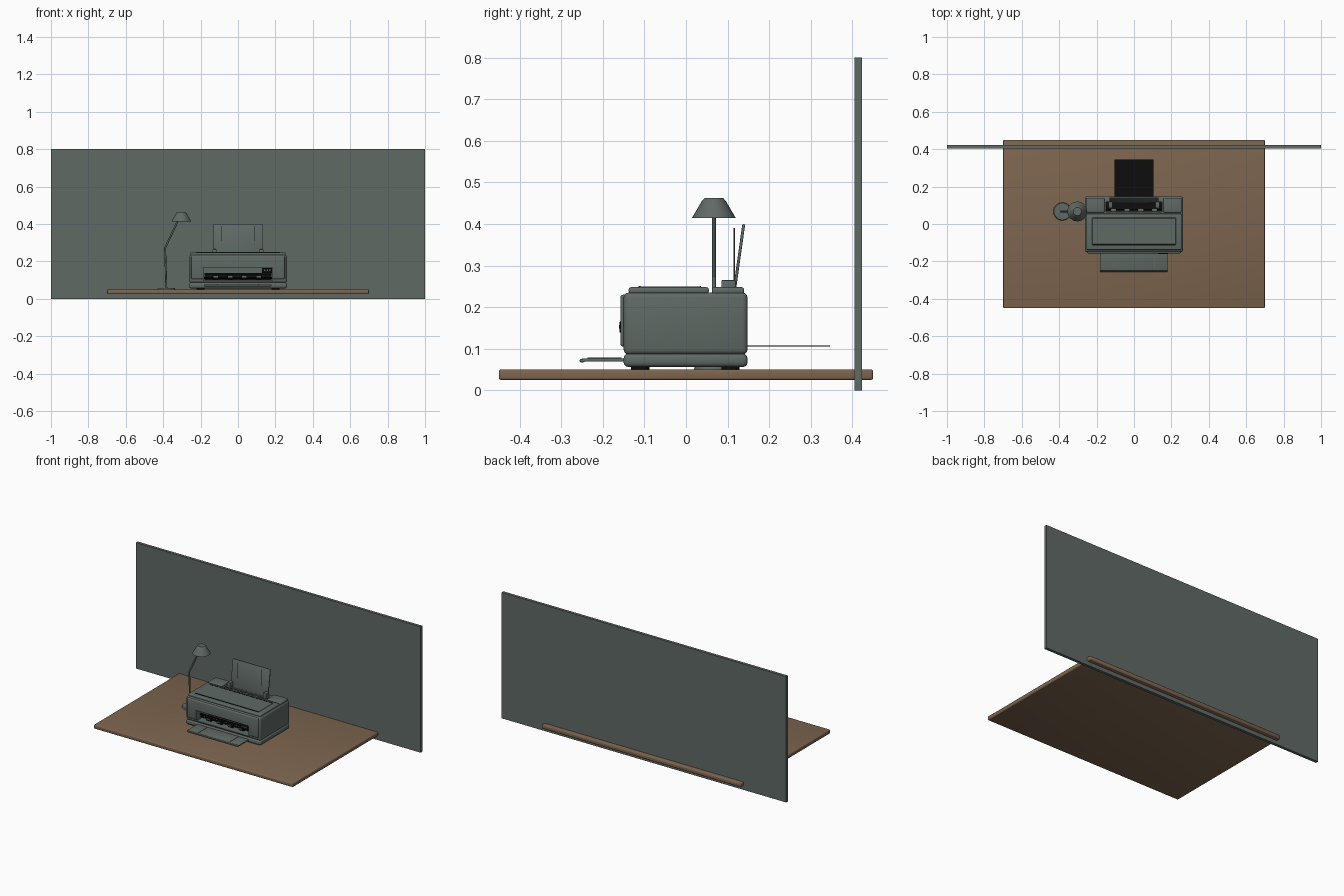
import bpy, bmesh, math
from mathutils import Vector, Matrix

cube = bpy.data.objects.get("Cube")
if cube:
    bpy.data.objects.remove(cube, do_unlink=True)


def material(name, rgb):
    m = bpy.data.materials.new(name)
    m.use_nodes = True
    m.diffuse_color = (*rgb, 1)
    m.node_tree.nodes["Principled BSDF"].inputs["Base Color"].default_value = (*rgb, 1)
    return m


GREY = material("grey green", (0.115, 0.142, 0.130))
WOOD = material("brown wood", (0.205, 0.130, 0.078))
BLACK = material("black", (0.004, 0.004, 0.004))


def finish(name, bm, mat, smooth=True):
    bmesh.ops.recalc_face_normals(bm, faces=bm.faces)
    mesh = bpy.data.meshes.new(name)
    bm.to_mesh(mesh)
    bm.free()
    mesh.materials.append(mat)
    ob = bpy.data.objects.new(name, mesh)
    bpy.context.collection.objects.link(ob)
    if smooth:
        bpy.ops.object.select_all(action='DESELECT')
        ob.select_set(True)
        bpy.context.view_layer.objects.active = ob
        bpy.ops.object.shade_smooth_by_angle(angle=math.radians(35))
    return ob


def box(name, x, y, z, mat=GREY, bevel=0, segments=3):
    """Box from (min, max) ranges with optional rounded edges."""
    bm = bmesh.new()
    bmesh.ops.create_cube(bm, size=1)
    for v in bm.verts:
        v.co = [r[0] if c < 0 else r[1] for c, r in zip(v.co, (x, y, z))]
    if bevel:
        bmesh.ops.bevel(bm, geom=bm.edges[:], offset=bevel, segments=segments,
                        profile=0.5, affect='EDGES')
    return finish(name, bm, mat, bevel > 0)


def rod(name, a, b, r1, mat=GREY, r2=None, sides=16):
    """Cylinder or cone between two points."""
    a, b = Vector(a), Vector(b)
    d = b - a
    bm = bmesh.new()
    place = Matrix.Translation((a + b) / 2) @ d.to_track_quat('Z', 'Y').to_matrix().to_4x4()
    bmesh.ops.create_cone(bm, cap_ends=True, segments=sides, radius1=r1,
                          radius2=r1 if r2 is None else r2, depth=d.length, matrix=place)
    return finish(name, bm, mat)


def carve(target, x, y, z):
    """Cut a box-shaped hollow and bake the result."""
    cutter = box("cutter", x, y, z)
    cutter.hide_render = True
    mod = target.modifiers.new("hollow", 'BOOLEAN')
    mod.operation, mod.solver, mod.object = 'DIFFERENCE', 'EXACT', cutter
    bpy.context.view_layer.update()
    baked = bpy.data.meshes.new_from_object(
        target.evaluated_get(bpy.context.evaluated_depsgraph_get()))
    target.modifiers.clear()
    target.data = baked
    bpy.data.objects.remove(cutter, do_unlink=True)


# Wall and desk
box("wall", (-1, 1), (0.405, 0.423), (0, 0.8))
box("desk_top", (-0.7, 0.7), (-0.45, 0.45), (0.025, 0.05), WOOD, 0.005)

# Printer shell
box("printer_base", (-0.262, 0.262), (-0.15, 0.148), (0.056, 0.088), GREY, 0.011)
body = box("printer_body", (-0.262, 0.262), (-0.15, 0.148), (0.086, 0.235), GREY, 0.012)
front = box("front_panel", (-0.25, 0.25), (-0.158, -0.13), (0.105, 0.23), GREY, 0.007)
for part in (body, front):
    carve(part, (-0.185, 0.185), (-0.2, -0.04), (0.098, 0.167))
carve(body, (-0.15, 0.15), (0.065, 0.118), (0.19, 0.3))
for x in (-0.2, 0.2):
    for y in (-0.11, 0.107):
        rod("foot", (x, y, 0.049), (x, y, 0.058), 0.022, BLACK)

# Scanner lid with raised plate and trim lines
box("scanner_lid", (-0.255, 0.255), (-0.138, 0.055), (0.232, 0.248), GREY, 0.006)
box("lid_plate", (-0.225, 0.225), (-0.11, 0.032), (0.244, 0.25), GREY, 0.002, 1)
for y in (-0.112, 0.034):
    box("lid_trim", (-0.222, 0.222), (y - 0.002, y + 0.002), (0.246, 0.2505), BLACK)

# Paper feed at the rear
box("feed_floor", (-0.15, 0.15), (0.066, 0.117), (0.188, 0.192), BLACK)
box("feed_bar", (-0.145, 0.145), (0.085, 0.092), (0.232, 0.24), GREY, 0.002, 1)
rod("feed_axle", (-0.148, 0.073, 0.225), (0.148, 0.073, 0.225), 0.006, BLACK)
for i in range(4):
    x = -0.11 + i * 0.073
    rod("feed_roller", (x - 0.014, 0.073, 0.228), (x + 0.014, 0.073, 0.228), 0.01, GREY)
for s in (-1, 1):
    box("rear_cover", sorted((s * 0.158, s * 0.255)), (0.062, 0.14), (0.23, 0.248), GREY, 0.006)
    box("paper_guide", sorted((s * 0.115, s * 0.137)), (0.085, 0.12), (0.232, 0.265), GREY, 0.003, 2)
    rod("guide_rail", (s * 0.086, 0.116, 0.23), (s * 0.086, 0.116, 0.39), 0.0015, GREY, sides=8)

# Tilted paper support
support = box("paper_support", (-0.132, 0.132), (-0.0035, 0.0035), (0, 0.172), GREY, 0.002, 2)
support.location = (0, 0.115, 0.229)
support.rotation_euler.x = math.radians(-8)

# Loose sheet passing through to the rear
box("rear_sheet", (-0.105, 0.105), (0.12, 0.346), (0.1055, 0.1075), BLACK)

# Output slot rollers
box("slot_backing", (-0.18, 0.18), (-0.046, -0.041), (0.1, 0.135), BLACK)
box("slot_bar", (-0.18, 0.18), (-0.125, -0.117), (0.128, 0.137), BLACK)
rod("slot_axle", (-0.183, -0.11, 0.112), (0.183, -0.11, 0.112), 0.005, BLACK, sides=10)
for i in range(4):
    x = -0.118 + i * 0.076
    rod("slot_roller", (x - 0.015, -0.118, 0.117), (x + 0.015, -0.118, 0.117), 0.014, BLACK)
    box("roller_clip", (x - 0.012, x + 0.012), (-0.137, -0.132), (0.114, 0.122), GREY)

# Control panel
box("control_panel", (0.128, 0.182), (-0.16, -0.14), (0.138, 0.166), BLACK, 0.003, 2)
for x in (0.142, 0.157, 0.17):
    rod("control_button", (x, -0.158, 0.153), (x, -0.1615, 0.153), 0.004, GREY, sides=12)

# Output tray with ribs
box("output_tray", (-0.182, 0.18), (-0.25, -0.1), (0.069, 0.077), GREY, 0.002, 2)
box("tray_lip", (-0.182, 0.18), (-0.256, -0.244), (0.067, 0.075), GREY, 0.003, 2)
for x in (-0.11, 0.11):
    box("tray_rib", (x - 0.002, x + 0.002), (-0.237, -0.155), (0.075, 0.079))

# Desk lamp
Y = 0.067
rod("lamp_base", (-0.383, Y, 0.05), (-0.383, Y, 0.059), 0.048, GREY, 0.045, 32)
rod("lamp_stem", (-0.383, Y, 0.055), (-0.39, Y, 0.275), 0.005)
rod("lamp_arm", (-0.39, Y, 0.272), (-0.318, Y, 0.425), 0.005)
rod("lamp_shade", (-0.303, Y, 0.414), (-0.303, Y, 0.455), 0.053, GREY, 0.029, 24)
rod("shade_cap", (-0.303, Y, 0.455), (-0.303, Y, 0.463), 0.029, GREY, 0.022, 24)
